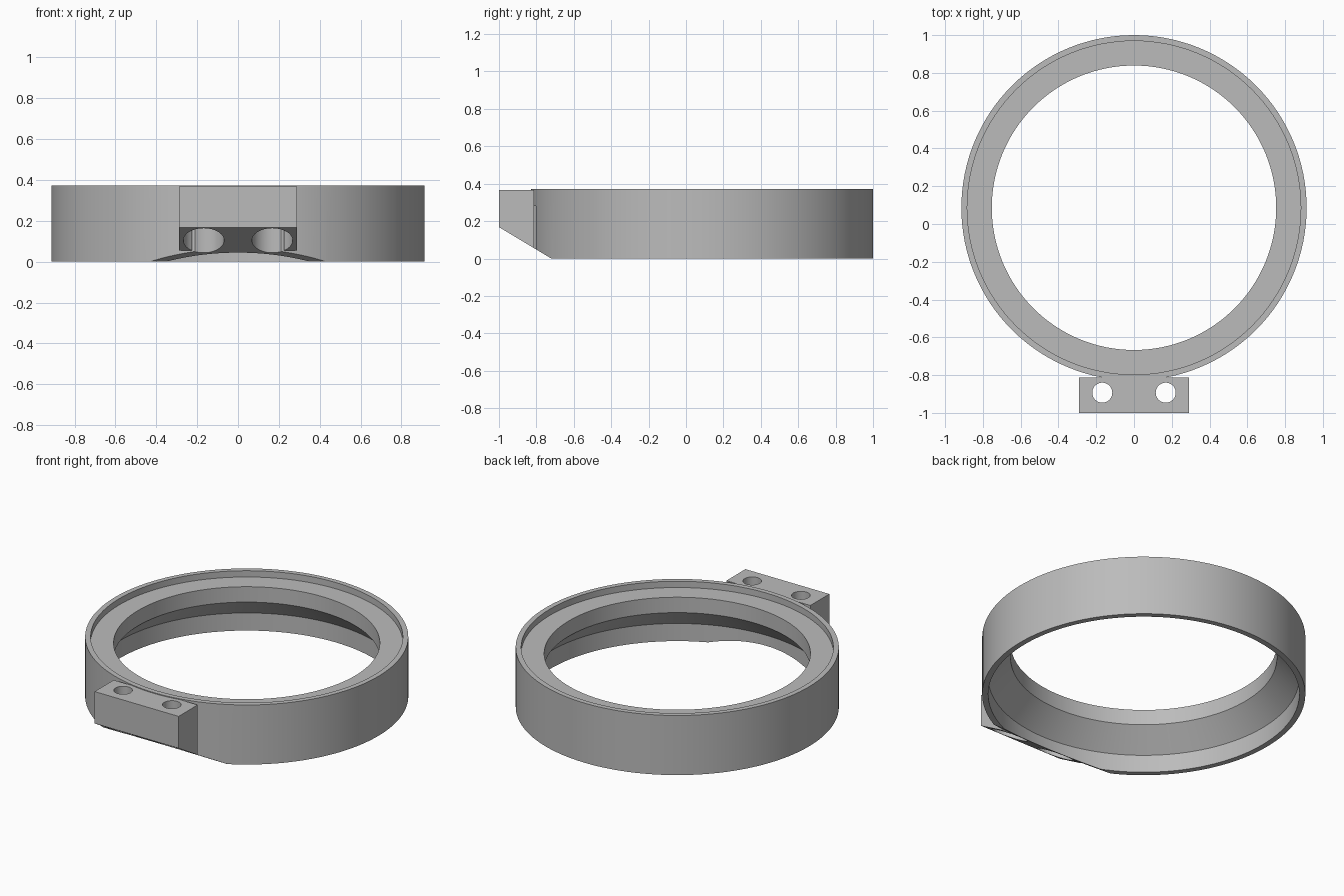
import bpy, bmesh, math
from mathutils import Vector

cube = bpy.data.objects.get("Cube")
if cube:
    bpy.data.objects.remove(cube, do_unlink=True)

CENTRE_Y = 0.086
HOLE_X, HOLE_Y = 0.168, -0.893
SEGMENTS = 128

grey = bpy.data.materials.new("light grey")
grey.use_nodes = True
colour = (0.5, 0.5, 0.5, 1)
grey.diffuse_color = colour
grey.node_tree.nodes["Principled BSDF"].inputs["Base Color"].default_value = colour


def add_object(name, bm):
    bmesh.ops.recalc_face_normals(bm, faces=bm.faces)
    mesh = bpy.data.meshes.new(name)
    bm.to_mesh(mesh)
    bm.free()
    mesh.materials.append(grey)
    obj = bpy.data.objects.new(name, mesh)
    bpy.context.collection.objects.link(obj)
    return obj


def slope_underside(bm):
    """Trim the front of the part with a slanted plane rising forwards."""
    cut = bmesh.ops.bisect_plane(
        bm, geom=bm.verts[:] + bm.edges[:] + bm.faces[:], dist=1e-6,
        plane_co=(0, -0.72, 0), plane_no=(0, 0.6, 1), clear_inner=True)
    edges = [e for e in cut["geom_cut"] if isinstance(e, bmesh.types.BMEdge)]
    bmesh.ops.holes_fill(bm, edges=edges, sides=0)


def cylinder_cutter(name, x, radius, bottom, top):
    bm = bmesh.new()
    bmesh.ops.create_cone(bm, cap_ends=True, segments=48, radius1=radius,
                          radius2=radius, depth=top - bottom)
    bmesh.ops.translate(bm, verts=bm.verts, vec=(x, HOLE_Y, (bottom + top) / 2))
    obj = add_object(name, bm)
    obj.hide_render = True
    obj.hide_set(True)
    obj.display_type = "WIRE"
    return obj


def drill(obj, cutter):
    mod = obj.modifiers.new(cutter.name, "BOOLEAN")
    mod.operation = "DIFFERENCE"
    mod.solver = "EXACT"
    mod.object = cutter


# Ring: turned section with a top recess, a bore and a flared lower wall
profile = [(0.914, 0), (0.914, 0.372), (0.883, 0.372), (0.883, 0.333),
           (0.753, 0.333), (0.753, 0.237), (0.88, 0.11), (0.88, 0)]
bm = bmesh.new()
loops = []
for i in range(SEGMENTS):
    a = 2 * math.pi * i / SEGMENTS
    loops.append([bm.verts.new((r * math.sin(a), CENTRE_Y + r * math.cos(a), z))
                  for r, z in profile])
n = len(profile)
for i in range(SEGMENTS):
    a, b = loops[i], loops[(i + 1) % SEGMENTS]
    for j in range(n):
        k = (j + 1) % n
        bm.faces.new((a[j], a[k], b[k], b[j]))
slope_underside(bm)
ring = add_object("ring", bm)

# Mounting block on the front of the ring
bm = bmesh.new()
bmesh.ops.create_cube(bm, size=1)
low, high = Vector((-0.29, -1, 0)), Vector((0.29, -0.812, 0.367))
bmesh.ops.scale(bm, verts=bm.verts, vec=high - low)
bmesh.ops.translate(bm, verts=bm.verts, vec=(low + high) / 2)
slope_underside(bm)
block = add_object("mounting_block", bm)

# Screw holes with wide counterbores from below
for side, x in (("left", HOLE_X), ("right", -HOLE_X)):
    drill(block, cylinder_cutter(side + "_screw_hole", x, 0.053, -0.1, 0.5))
    counterbore = cylinder_cutter(side + "_counterbore", x, 0.1, -0.1, 0.28)
    drill(block, counterbore)
    drill(ring, counterbore)

# Smooth shading on curved walls with sharp edges kept
for obj in (ring, block):
    bpy.ops.object.select_all(action="DESELECT")
    obj.select_set(True)
    bpy.context.view_layer.objects.active = obj
    for mod in list(obj.modifiers):
        bpy.ops.object.modifier_apply(modifier=mod.name)
    bpy.ops.object.shade_smooth_by_angle(angle=math.radians(30))
